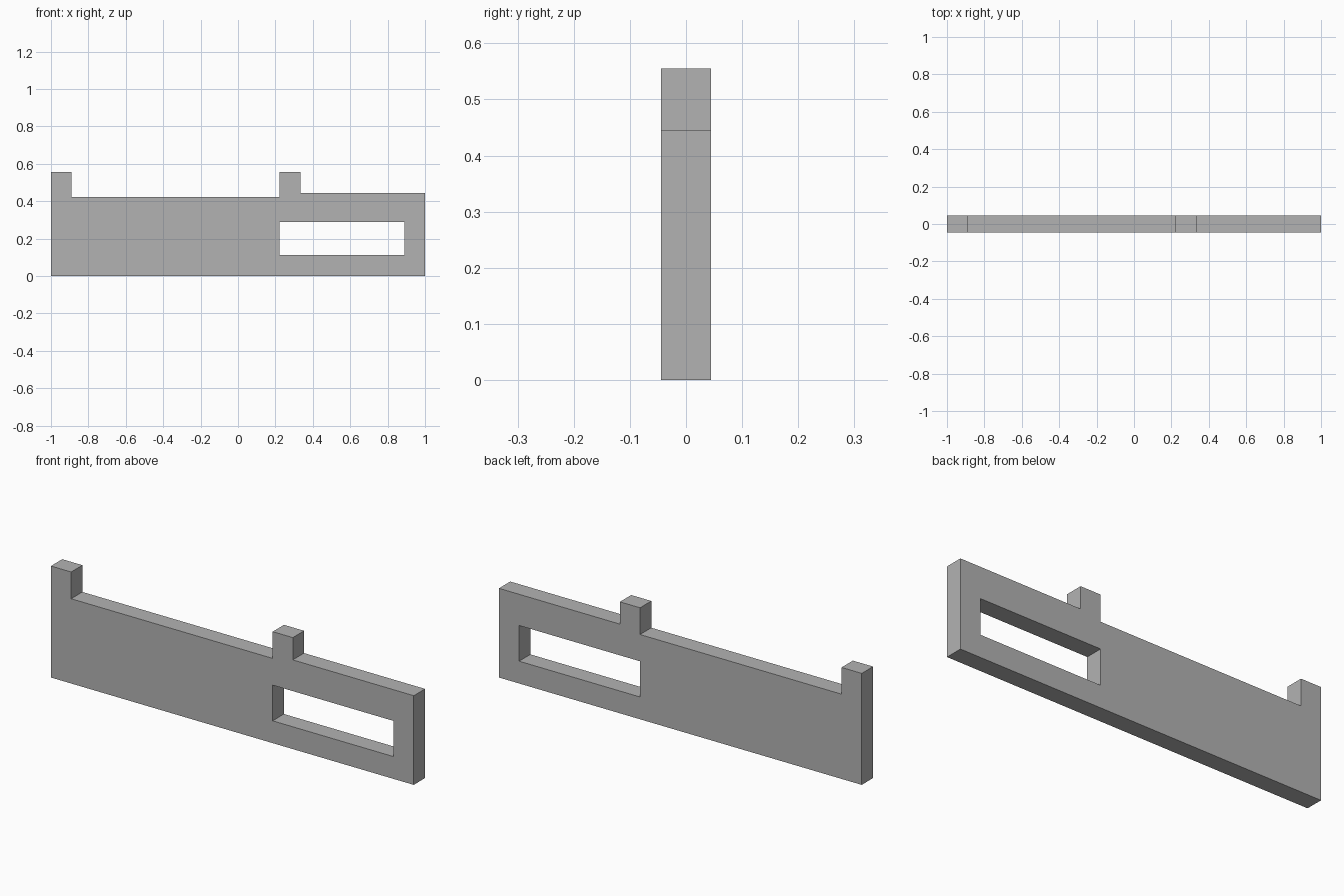
import bpy
import math

cube = bpy.data.objects.get("Cube")
if cube:
    bpy.data.objects.remove(cube, do_unlink=True)

# Single grey material
grey = bpy.data.materials.new("plain_grey")
grey.use_nodes = True
colour = (0.45, 0.45, 0.45, 1)
grey.diffuse_color = colour
grey.node_tree.nodes["Principled BSDF"].inputs["Base Color"].default_value = colour

# Key dimensions
UNIT = 1 / 9
THICKNESS = 0.8 * UNIT
BASE_TOP, RAIL_TOP, POST_TOP = 3.8 * UNIT, 4 * UNIT, 5 * UNIT
POST_LEFT = 2 * UNIT
POST_RIGHT = POST_LEFT + UNIT

# Outline with an end post, a middle post and a slightly higher rail
outline = [
    (-1, 0), (1, 0), (1, RAIL_TOP),
    (POST_RIGHT, RAIL_TOP), (POST_RIGHT, POST_TOP),
    (POST_LEFT, POST_TOP), (POST_LEFT, BASE_TOP),
    (-1 + UNIT, BASE_TOP), (-1 + UNIT, POST_TOP), (-1, POST_TOP),
]

# Rectangular window slot through the plate
slot_right, slot_bottom, slot_top = 1 - UNIT, UNIT, 2.6 * UNIT
slot = [
    (POST_LEFT, slot_bottom), (POST_LEFT, slot_top),
    (slot_right, slot_top), (slot_right, slot_bottom),
]


def add_loop(curve, points):
    spline = curve.splines.new("POLY")
    spline.points.add(len(points) - 1)
    for point, (x, z) in zip(spline.points, points):
        point.co = (x, z, 0, 1)
    spline.use_cyclic_u = True


# Fill the profile, thicken it and stand it upright
profile = bpy.data.curves.new("slotted_plate", "CURVE")
profile.dimensions = "2D"
profile.fill_mode = "BOTH"
profile.extrude = THICKNESS / 2
add_loop(profile, outline)
add_loop(profile, slot)
profile.materials.append(grey)

plate = bpy.data.objects.new("slotted_plate", profile)
bpy.context.collection.objects.link(plate)
plate.rotation_euler.x = math.pi / 2

# Convert to a flat-shaded mesh
bpy.ops.object.select_all(action="DESELECT")
plate.select_set(True)
bpy.context.view_layer.objects.active = plate
bpy.ops.object.convert(target="MESH")
bpy.ops.object.shade_flat()
